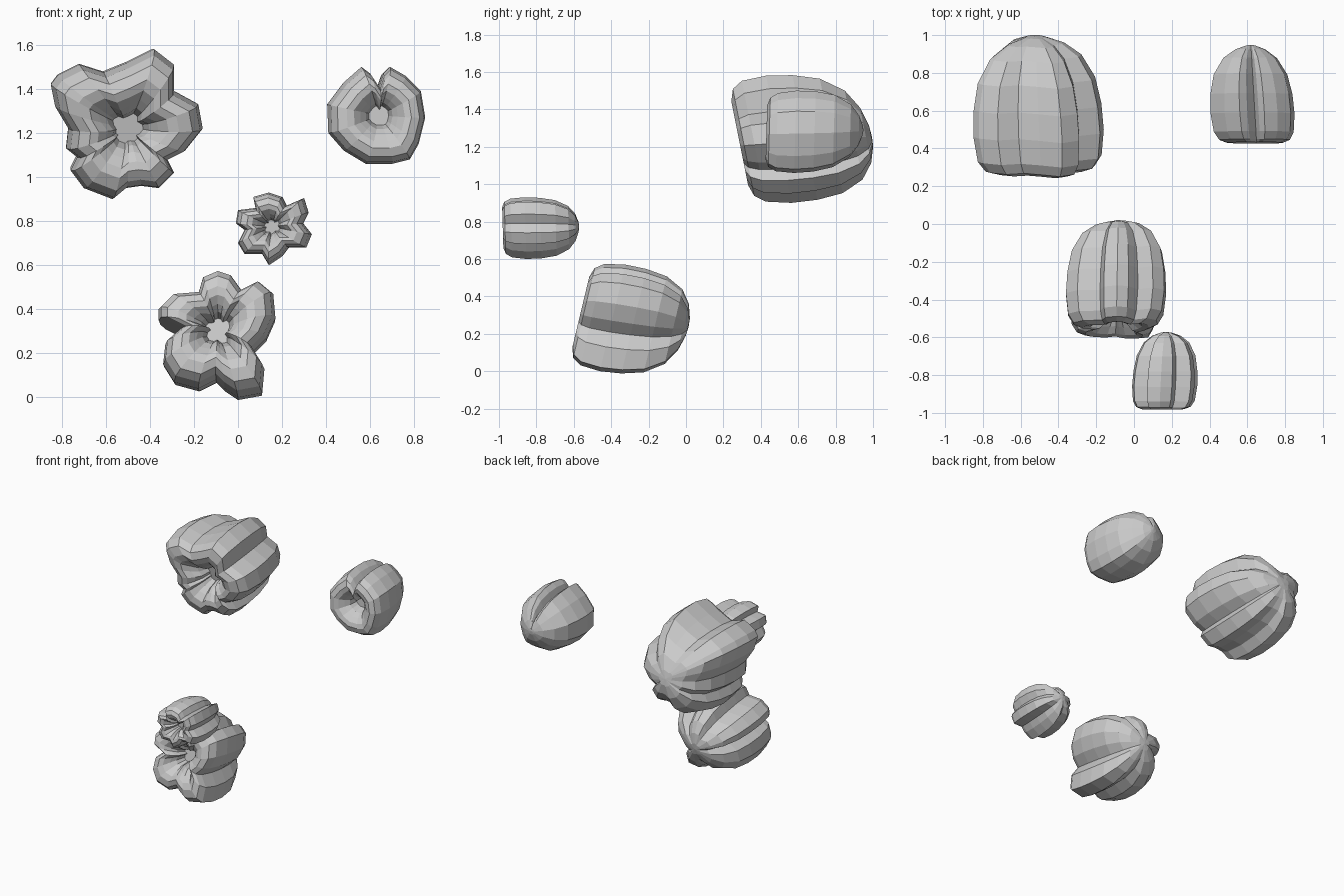
import bpy, bmesh
from mathutils import Vector

# Lengthwise profile: (position from mouth to tip, scale of the outline, lobe strength)
PROFILE = [(0.24, 0.20, 1.0), (0.13, 0.27, 1.3), (0.07, 0.38, 1.3), (0.015, 0.52, 1.0),
           (0.0, 0.66, 1.0), (0.03, 0.84, 1.0), (0.11, 0.95, 1.0), (0.30, 1.0, 1.0),
           (0.50, 0.98, 1.0), (0.70, 0.90, 1.0), (0.87, 0.70, 1.0), (0.96, 0.44, 0.9),
           (1.0, 0.17, 0.7)]


def lobed_pod(name, outline, centre, y0, y1, drift, shear, taper=1.0):
    """Loft a lobed outline (x, z) along y; drift bends the axis, shear tilts the rings."""
    c = Vector(centre)
    arms = [Vector(p) - c for p in outline]
    mean = sum(a.length for a in arms) / len(arms)
    bm = bmesh.new()
    rings = []
    for t, s, k in PROFILE:
        if t > 0.45:
            s = s ** taper
        ring = []
        for a in arms:
            r = (mean + (a.length - mean) * k) * s
            d = a.normalized() * r
            mid = c + Vector(drift) * (t - 0.3)
            y = y0 + (y1 - y0) * t + shear * d.y
            ring.append(bm.verts.new((mid.x + d.x, y, mid.y + d.y)))
        rings.append(ring)
    n = len(arms)
    for a, b in zip(rings, rings[1:]):
        for i in range(n):
            j = (i + 1) % n
            bm.faces.new((a[i], a[j], b[j], b[i]))
    # Pit floor and blunt tip
    for ring, y in ((rings[0], 0.0), (rings[-1], 0.004)):
        mid = sum((v.co for v in ring), Vector()) / n
        hub = bm.verts.new(mid + Vector((0, y, 0)))
        for i in range(n):
            bm.faces.new((ring[i], ring[(i + 1) % n], hub))
    bmesh.ops.recalc_face_normals(bm, faces=bm.faces)
    mesh = bpy.data.meshes.new(name)
    bm.to_mesh(mesh)
    bm.free()
    ob = bpy.data.objects.new(name, mesh)
    bpy.context.collection.objects.link(ob)


# Large upper-left pod
lobed_pod("large_pod",
          [(-.85, 1.42), (-.82, 1.46), (-.72, 1.51), (-.61, 1.475), (-.50, 1.52), (-.38, 1.58),
           (-.29, 1.51), (-.29, 1.39), (-.18, 1.33), (-.16, 1.22), (-.24, 1.12), (-.32, 1.08),
           (-.29, 1.02), (-.36, .95), (-.44, .96), (-.51, .95), (-.57, .90), (-.70, .95),
           (-.76, 1.03), (-.73, 1.09), (-.78, 1.13), (-.77, 1.22), (-.83, 1.32)],
          (-.50, 1.22), .29, .99, (-.03, .05), -.2)

# Lower middle pod
lobed_pod("lower_pod",
          [(-.09, .57), (-.03, .55), (.02, .48), (.10, .52), (.16, .47), (.17, .36),
           (.13, .27), (.07, .21), (.12, .13), (.11, .02), (.0, .0), (-.06, .04),
           (-.10, .08), (-.18, .04), (-.29, .07), (-.34, .15), (-.33, .24), (-.26, .30),
           (-.36, .35), (-.36, .40), (-.30, .46), (-.18, .47), (-.16, .54)],
          (-.09, .30), -.56, .01, (.01, -.09), .24)

# Small front pod
lobed_pod("small_pod",
          [(.14, .93), (.20, .91), (.22, .87), (.30, .905), (.32, .84), (.295, .79),
           (.335, .74), (.31, .68), (.23, .68), (.20, .64), (.14, .60), (.11, .65),
           (.03, .65), (.0, .70), (.03, .76), (-.01, .79), (.0, .85), (.08, .86), (.07, .91)],
          (.155, .775), -.98, -.575, (.02, .0), -.03)

# Rounder right pod with a single groove
lobed_pod("round_pod",
          [(.56, 1.50), (.60, 1.47), (.64, 1.41), (.66, 1.47), (.69, 1.50), (.76, 1.46),
           (.83, 1.39), (.85, 1.27), (.82, 1.15), (.78, 1.08), (.70, 1.06), (.58, 1.06),
           (.48, 1.12), (.41, 1.20), (.405, 1.33), (.48, 1.43)],
          (.64, 1.28), .43, .945, (-.03, .01), .03, 1.25)
